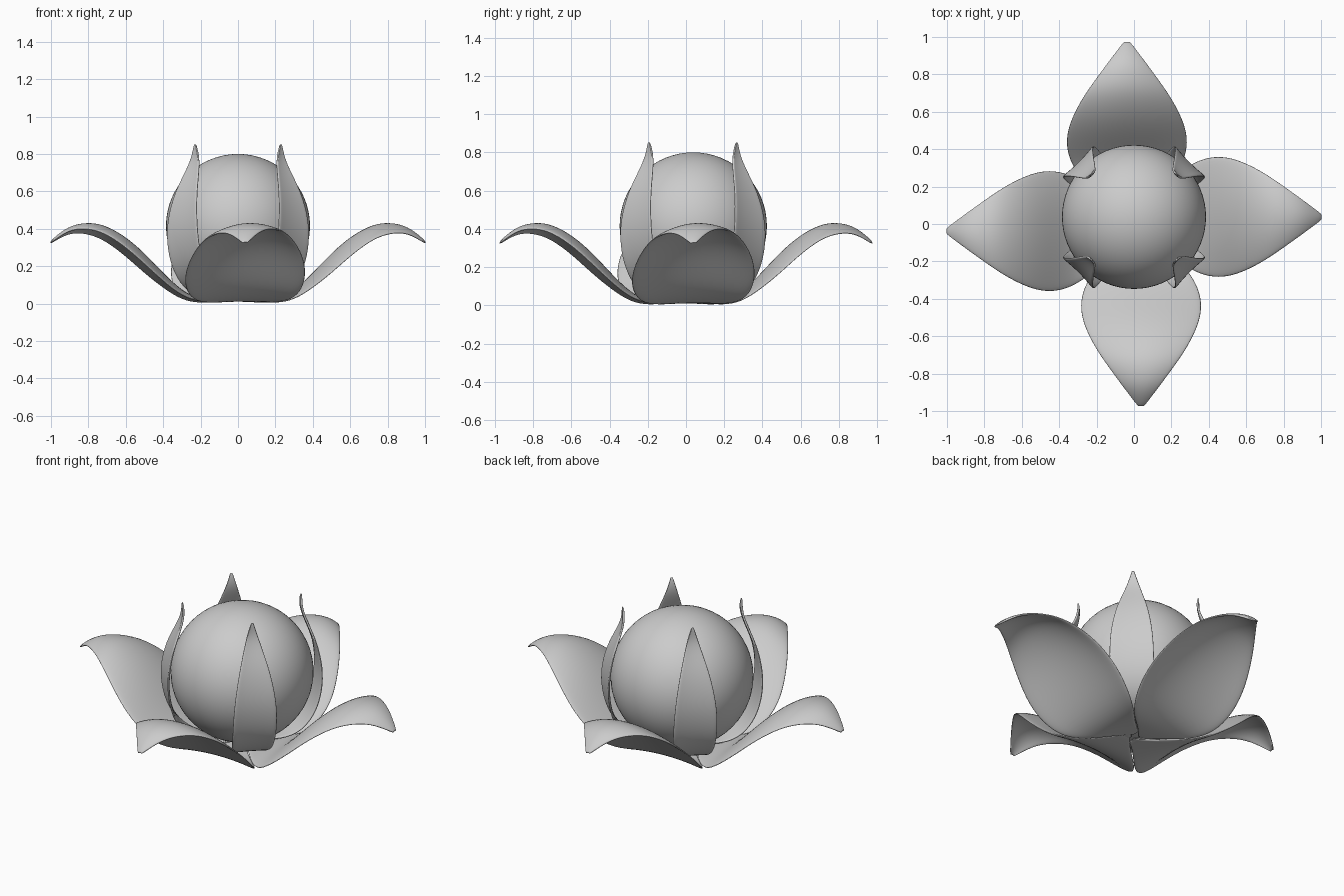
import bpy, math
from mathutils import Matrix, Vector

if "Cube" in bpy.data.objects:
    bpy.data.objects.remove(bpy.data.objects["Cube"])


def petal(name, rows, angle, center, shift=0.0, dome=0.0, tilt=0.0, flare=0.0, length=1.0):
    """Petal grid from rows of (radius, height, half_width), curled across its width."""
    cols = 8
    verts, faces = [], []
    rot = Matrix.Rotation(angle, 3, 'Z')
    for r, z, w in rows:
        k = min(1.0, w / 0.3)
        bend = k * min(1.0, max(0.0, (r - 0.15) / 0.35))   # base stays flat
        for j in range(cols + 1):
            s = 2 * j / cols - 1
            p = Vector((r * length + flare * s * s * k,
                        shift + s * w,
                        z + (tilt * s - dome * s * s) * bend))
            verts.append(rot @ p + Vector(center))
    n = cols + 1
    for i in range(len(rows) - 1):
        for j in range(cols):
            a = i * n + j
            faces.append((a, a + n, a + n + 1, a + 1))
    me = bpy.data.meshes.new(name)
    me.from_pydata(verts, [], faces)
    me.polygons.foreach_set("use_smooth", [True] * len(faces))
    ob = bpy.data.objects.new(name, me)
    bpy.context.collection.objects.link(ob)
    sol = ob.modifiers.new("thickness", 'SOLIDIFY')
    sol.thickness = 0.012
    sol.offset = 0
    sub = ob.modifiers.new("smooth", 'SUBSURF')
    sub.levels = sub.render_levels = 2
    return ob


# central bud
bpy.ops.mesh.primitive_uv_sphere_add(segments=64, ring_count=32, radius=0.385,
                                     location=(0, 0.038, 0.415))
bud = bpy.context.object
bud.name = "flower_bud"
bpy.ops.object.shade_smooth()

# wide spreading petals, domed across, slightly rolled and set off-axis like a pinwheel
outer_rows = [
    (0.01, 0.026, 0.015), (0.10, 0.018, 0.09), (0.20, 0.014, 0.205),
    (0.30, 0.060, 0.285), (0.40, 0.155, 0.325), (0.50, 0.262, 0.325),
    (0.60, 0.350, 0.29), (0.70, 0.408, 0.235), (0.78, 0.428, 0.18),
    (0.87, 0.420, 0.115), (0.94, 0.383, 0.062), (1.005, 0.325, 0.012),
]
for i in range(4):
    petal(f"outer_petal_{i + 1}", outer_rows, i * math.pi / 2, (0, 0, 0),
          shift=0.038, dome=0.075, tilt=0.025, length=1.0 if i % 2 == 0 else 0.972)

# narrow upright petals hugging the bud on the diagonals
inner_rows = [
    (0.03, 0.022, 0.03), (0.20, 0.035, 0.09), (0.30, 0.085, 0.112),
    (0.375, 0.19, 0.12), (0.41, 0.32, 0.122), (0.416, 0.45, 0.112),
    (0.390, 0.59, 0.085), (0.345, 0.70, 0.052), (0.318, 0.78, 0.028),
    (0.325, 0.855, 0.005),
]
for i in range(4):
    petal(f"inner_petal_{i + 1}", inner_rows, math.pi / 4 + i * math.pi / 2,
          (0, 0.036, 0), flare=0.02)
